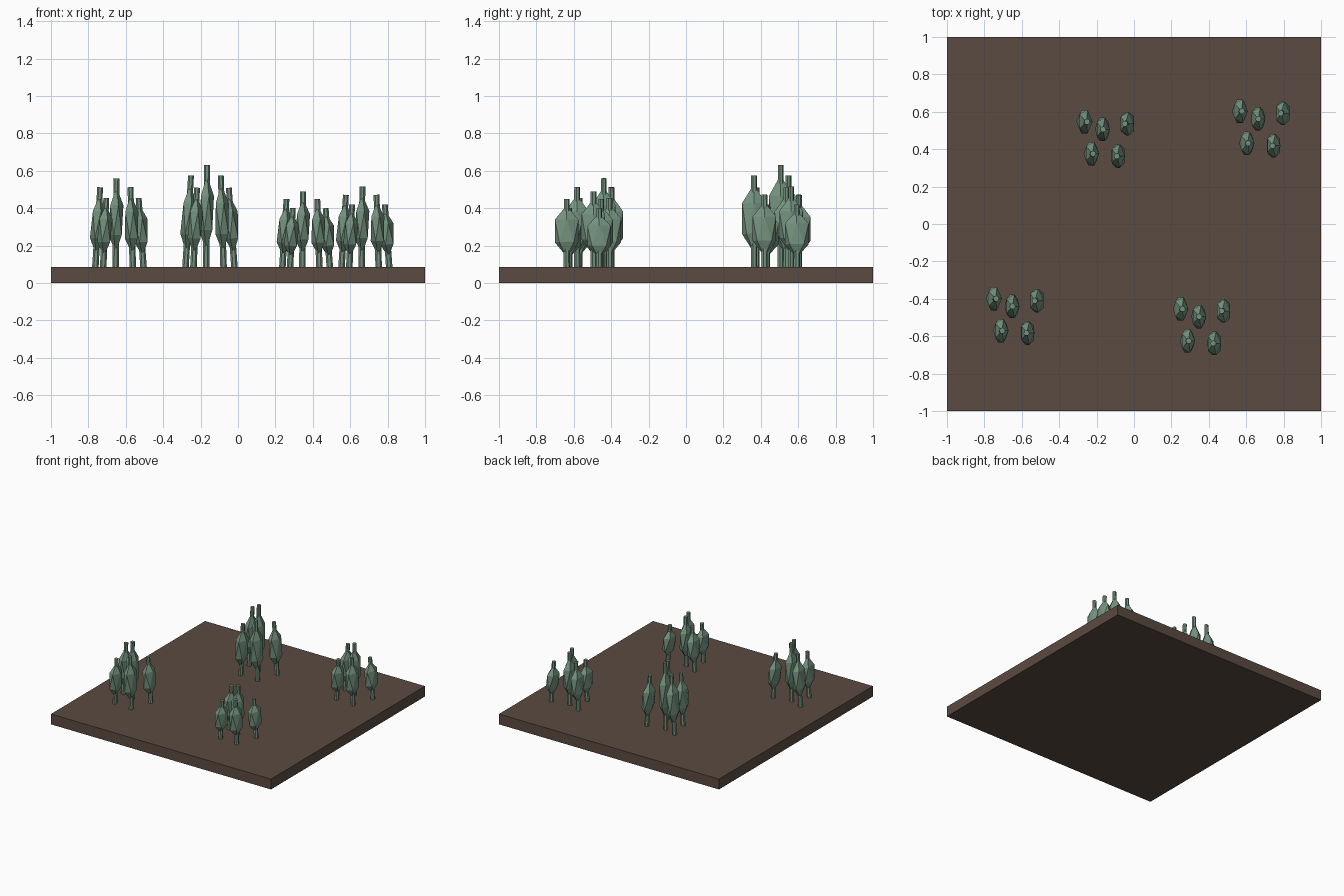
import bpy, bmesh
from mathutils import Matrix

if "Cube" in bpy.data.objects:
    bpy.data.objects.remove(bpy.data.objects["Cube"])

GROUND = 0.085  # top of the slab


def material(name, rgb):
    m = bpy.data.materials.new(name)
    m.diffuse_color = (*rgb, 1)
    m.use_nodes = True
    m.node_tree.nodes["Principled BSDF"].inputs["Base Color"].default_value = m.diffuse_color
    return m


soil = material("soil brown", (0.105, 0.070, 0.053))
leaf = material("muted green", (0.175, 0.290, 0.212))


def add_object(name, bm, mat):
    mesh = bpy.data.meshes.new(name)
    bm.to_mesh(mesh)
    bm.free()
    mesh.materials.append(mat)
    bpy.context.collection.objects.link(bpy.data.objects.new(name, mesh))


# square ground slab
bm = bmesh.new()
bmesh.ops.create_cube(bm, size=1, matrix=Matrix.Translation((0, 0, GROUND / 2))
                      @ Matrix.Diagonal((2, 2, GROUND, 1)))
add_object("ground_slab", bm, soil)


def tree(label, x, y, h, tilt):
    """Leaning trunk running through a faceted crown; x, y is the crown centre."""
    mid = 0.53 * h
    place = Matrix.Translation((x - tilt * mid, y, GROUND)) @ Matrix.Rotation(tilt, 4, 'Y')
    bm = bmesh.new()
    bmesh.ops.create_cone(bm, cap_ends=True, segments=7, radius1=0.018, radius2=0.016,
                          depth=h + 0.01,
                          matrix=place @ Matrix.Translation((0, 0, h / 2 - 0.005)))
    add_object("trunk_" + label, bm, leaf)
    bm = bmesh.new()
    bmesh.ops.create_icosphere(bm, subdivisions=1, radius=1,
                               matrix=place @ Matrix.Translation((0, 0, mid))
                               @ Matrix.Diagonal((0.043, 0.074, 0.375 * h, 1)))
    add_object("crown_" + label, bm, leaf)


# four groves: centre x, y and height of the tallest tree
groves = [(-0.652, -0.44, 0.475), (-0.168, 0.506, 0.545),
          (0.346, -0.495, 0.405), (0.663, 0.562, 0.43)]
# trees in a grove: offset x, y, relative height, lean
layout = [(-0.097, 0.041, 0.9, 0.06), (0, 0, 1.0, 0.01), (0.133, 0.03, 0.78, -0.07),
          (-0.06, -0.13, 0.78, 0.045), (0.083, -0.143, 0.9, -0.03)]
for g, (gx, gy, height) in enumerate(groves, 1):
    for t, (dx, dy, rel, tilt) in enumerate(layout, 1):
        tree(f"{g}_{t}", gx + dx, gy + dy, height * rel, tilt)
